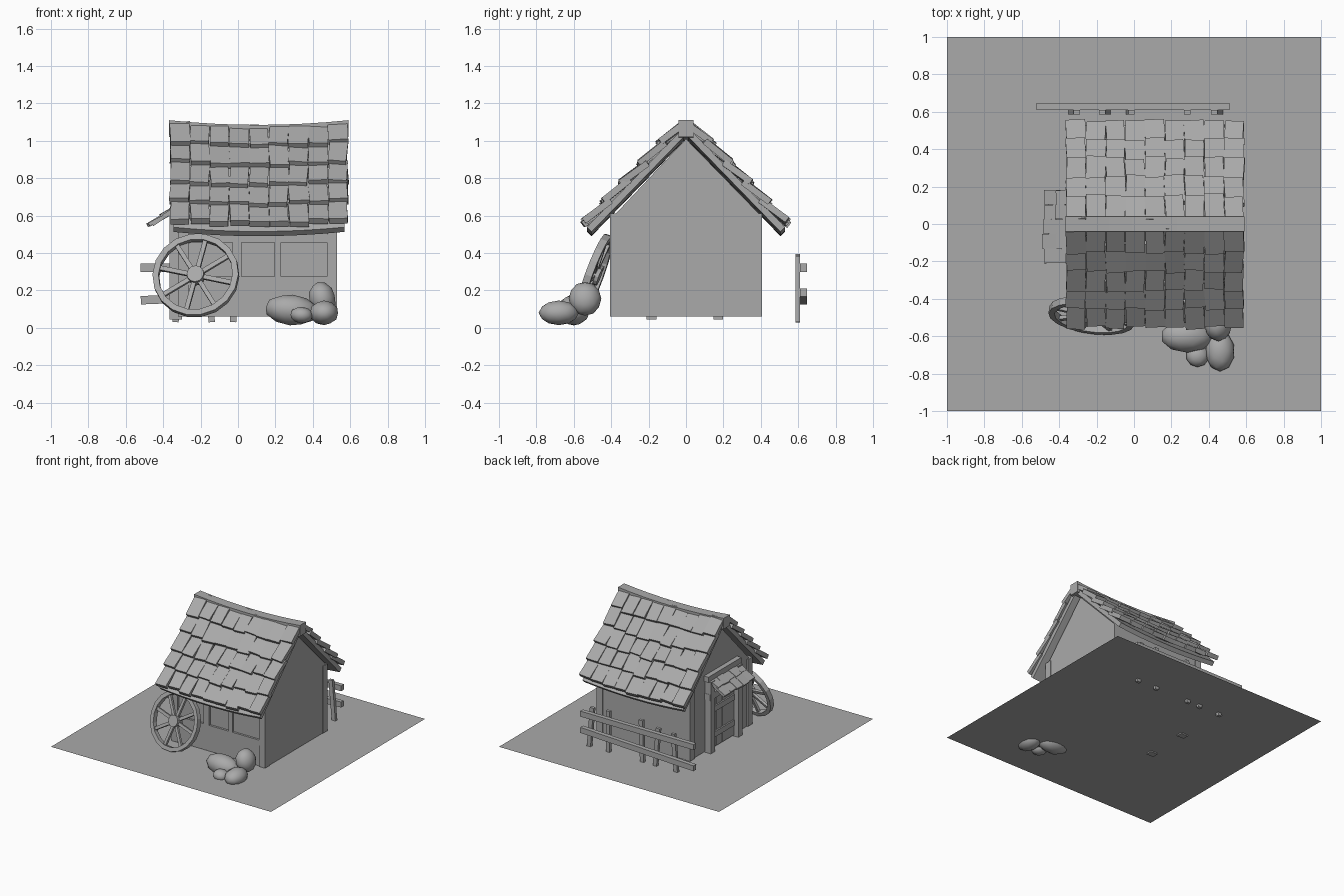
import bpy, bmesh, math, random
from math import radians, sin, cos, pi
from mathutils import Matrix, Vector

random.seed(4)
if "Cube" in bpy.data.objects:
    bpy.data.objects.remove(bpy.data.objects["Cube"], do_unlink=True)

grey = bpy.data.materials.new("plain_grey")
grey.use_nodes = True
COLOUR = (0.4, 0.4, 0.4, 1)
grey.diffuse_color = COLOUR
grey.node_tree.nodes["Principled BSDF"].inputs["Base Color"].default_value = COLOUR

GROUND = 0.055
MID = 0.11          # middle of the house along x


def finish(name, bm):
    bmesh.ops.recalc_face_normals(bm, faces=bm.faces)
    mesh = bpy.data.meshes.new(name)
    bm.to_mesh(mesh)
    bm.free()
    mesh.materials.append(grey)
    ob = bpy.data.objects.new(name, mesh)
    bpy.context.collection.objects.link(ob)
    return ob


def add_box(bm, size, loc, rot=None):
    m = Matrix.Translation(loc) @ (rot or Matrix()) @ Matrix.Diagonal((*size, 1))
    bmesh.ops.create_cube(bm, size=1, matrix=m)


def span_box(bm, x, y, z):
    add_box(bm, [b - a for a, b in (x, y, z)], [(a + b) / 2 for a, b in (x, y, z)])


def turn(degrees, axis):
    return Matrix.Rotation(radians(degrees), 4, axis)


def sag(x):
    return -0.025 * (1 - ((x - MID) / 0.48) ** 2)


def strip(name, profile, x0, x1, steps=8, sagging=True):
    """Sweep a (y, z) outline along x, optionally sagging in the middle."""
    bm = bmesh.new()
    rings = []
    for i in range(steps + 1):
        x = x0 + (x1 - x0) * i / steps
        drop = sag(x) if sagging else 0
        rings.append([bm.verts.new((x, y, z + drop)) for y, z in profile])
    n = len(profile)
    for a, b in zip(rings, rings[1:]):
        for k in range(n):
            bm.faces.new((a[k], a[(k + 1) % n], b[(k + 1) % n], b[k]))
    bm.faces.new(rings[0])
    bm.faces.new(rings[-1])
    return finish(name, bm)


# Ground
bm = bmesh.new()
bmesh.ops.create_grid(bm, x_segments=1, y_segments=1, size=1,
                      matrix=Matrix.Translation((0, 0, GROUND)))
finish("ground", bm)

# House body with gables
strip("house_walls", [(-0.385, 0.06), (0.4, 0.06), (0.4, 0.6), (0, 1.01), (-0.385, 0.6)],
      -0.31, 0.525, 1, False)

# Corner posts
bm = bmesh.new()
for x in ((-0.32, -0.265), (0.475, 0.53)):
    for y in ((-0.405, -0.345), (0.345, 0.405)):
        span_box(bm, x, y, (0.06, 0.61))
finish("corner_posts", bm)

# Timber frame around the front panels
bm = bmesh.new()
front = (-0.402, -0.37)
for z in ((0.455, 0.5), (0.23, 0.275)):
    span_box(bm, (-0.27, 0.48), front, z)
for x in ((-0.03, 0.02), (0.195, 0.23)):
    span_box(bm, x, front, (0.27, 0.46))
span_box(bm, (-0.31, 0.525), (-0.395, -0.37), (0.06, 0.235))
span_box(bm, (-0.31, 0.525), (-0.395, -0.37), (0.495, 0.6))
finish("front_frame", bm)

# Roof boards and ridge
for side, label in ((-1, "front"), (1, "back")):
    strip(label + "_roof_boards", [(0, 1.035), (side * 0.505, 0.515),
                                   (side * 0.53, 0.54), (0, 1.085)], -0.345, 0.57)
strip("ridge_beam", [(-0.04, 1.02), (0.04, 1.02), (0.04, 1.11), (-0.04, 1.11)], -0.37, 0.59)

# Roof shingles, five overlapping rows on each slope
for side, label in ((-1, "front"), (1, "back")):
    bm = bmesh.new()
    for row in range(5):
        for col in range(9):
            x = -0.31 + col * 0.1055
            length = 0.18 if row < 4 else 0.155
            pitch = 37 + random.uniform(-2, 2)
            slip = random.uniform(-0.012, 0.012)
            up = Vector((0, -side * cos(radians(pitch)), sin(radians(pitch))))
            tip = Vector((x, side * (0.555 - 0.1 * row), 0.592 + 0.104 * row + sag(x)))
            normal = Vector((0, side * up.z, abs(up.y)))
            centre = tip + up * (length / 2 + slip) - normal * 0.0175
            rot = turn(-side * pitch, 'X') @ turn(random.uniform(-4, 4), 'Z') \
                @ turn(random.uniform(-3, 3), 'Y')
            add_box(bm, (random.uniform(0.098, 0.108), length, 0.035), centre, rot)
    finish(label + "_shingles", bm)

# Door with posts, lintel and cross bars on the left-hand wall
bm = bmesh.new()
for y in (-0.185, 0.172):
    span_box(bm, (-0.365, -0.3), (y - 0.026, y + 0.026), (0.045, 0.64))
span_box(bm, (-0.36, -0.3), (-0.21, 0.2), (0.49, 0.54))
finish("door_frame", bm)
bm = bmesh.new()
for i in range(4):
    y = -0.158 + i * 0.076
    span_box(bm, (-0.325, -0.3), (y + 0.002, y + 0.074), (0.065, 0.49))
for z in (0.15, 0.36):
    span_box(bm, (-0.337, -0.32), (-0.15, 0.14), (z, z + 0.045))
finish("door", bm)

# Awning over the door
bm = bmesh.new()
span_box(bm, (-0.35, -0.305), (-0.22, 0.21), (0.64, 0.685))
add_box(bm, (0.16, 0.38, 0.015), (-0.39, -0.013, 0.595), turn(-34, 'Y'))
finish("awning_frame", bm)
bm = bmesh.new()
for row in range(2):
    for col in range(5):
        rot = turn(-29 + random.uniform(-2, 2), 'Y') @ turn(random.uniform(-4, 4), 'Z')
        slip = random.uniform(-0.008, 0.008)
        add_box(bm, (0.11, 0.078, 0.02),
                (-0.43 + row * 0.07 + slip, -0.17 + col * 0.078, 0.577 + row * 0.048), rot)
finish("awning_shingles", bm)

# Cart wheel leaning on the front wall
lean = Matrix.Translation((-0.225, -0.49, 0.28)) @ turn(-8, 'Z') @ turn(-20, 'X')
bm = bmesh.new()
SIDES = 18
rings = []
for i in range(SIDES):
    a = 2 * pi * i / SIDES
    rings.append([bm.verts.new((r * cos(a), y, r * sin(a)))
                  for r, y in ((0.2, -0.02), (0.232, -0.02), (0.232, 0.02), (0.2, 0.02))])
for i in range(SIDES):
    a, b = rings[i], rings[(i + 1) % SIDES]
    for k in range(4):
        bm.faces.new((a[k], a[(k + 1) % 4], b[(k + 1) % 4], b[k]))
bm.transform(lean)
finish("wheel_rim", bm)

bm = bmesh.new()
for i in range(8):
    add_box(bm, (0.17, 0.02, 0.024), (0, 0, 0))
    bmesh.ops.transform(bm, verts=bm.verts[-8:],
                        matrix=turn(12 + i * 45, 'Y') @ Matrix.Translation((0.12, 0, 0)))
bm.transform(lean)
finish("wheel_spokes", bm)

bm = bmesh.new()
bmesh.ops.create_cone(bm, cap_ends=True, segments=12, radius1=0.046, radius2=0.046, depth=0.06,
                      matrix=lean @ turn(90, 'X'))
finish("wheel_hub", bm)

# Fence behind the house
bm = bmesh.new()
for x, top, tilt in ((-0.32, 0.36, 5), (-0.155, 0.37, -5), (-0.02, 0.395, 2),
                     (0.285, 0.39, 0), (0.445, 0.38, -5)):
    add_box(bm, (0.034, 0.025, top - 0.03), (x, 0.598, (top + 0.03) / 2), turn(tilt, 'Y'))
finish("fence_posts", bm)
bm = bmesh.new()
for z, tilt in ((0.322, 0), (0.168, -2.3)):
    add_box(bm, (1.03, 0.036, 0.045), (-0.005, 0.628, z), turn(tilt, 'Y'))
finish("fence_rails", bm)

# Rocks: centre and half sizes
for name, centre, half, tilt in (
        ("large_rock", (0.285, -0.6, 0.095), (0.14, 0.085, 0.08), 6),
        ("upper_rock", (0.45, -0.54, 0.155), (0.07, 0.085, 0.09), -15),
        ("right_rock", (0.46, -0.68, 0.08), (0.076, 0.105, 0.064), 0),
        ("small_rock", (0.34, -0.705, 0.068), (0.06, 0.058, 0.043), 5)):
    bm = bmesh.new()
    bmesh.ops.create_icosphere(bm, subdivisions=2, radius=1.03, matrix=Matrix.Translation(centre)
                               @ turn(tilt, 'Y') @ Matrix.Diagonal((*half, 1)))
    for f in bm.faces:
        f.smooth = True
    finish(name, bm)
